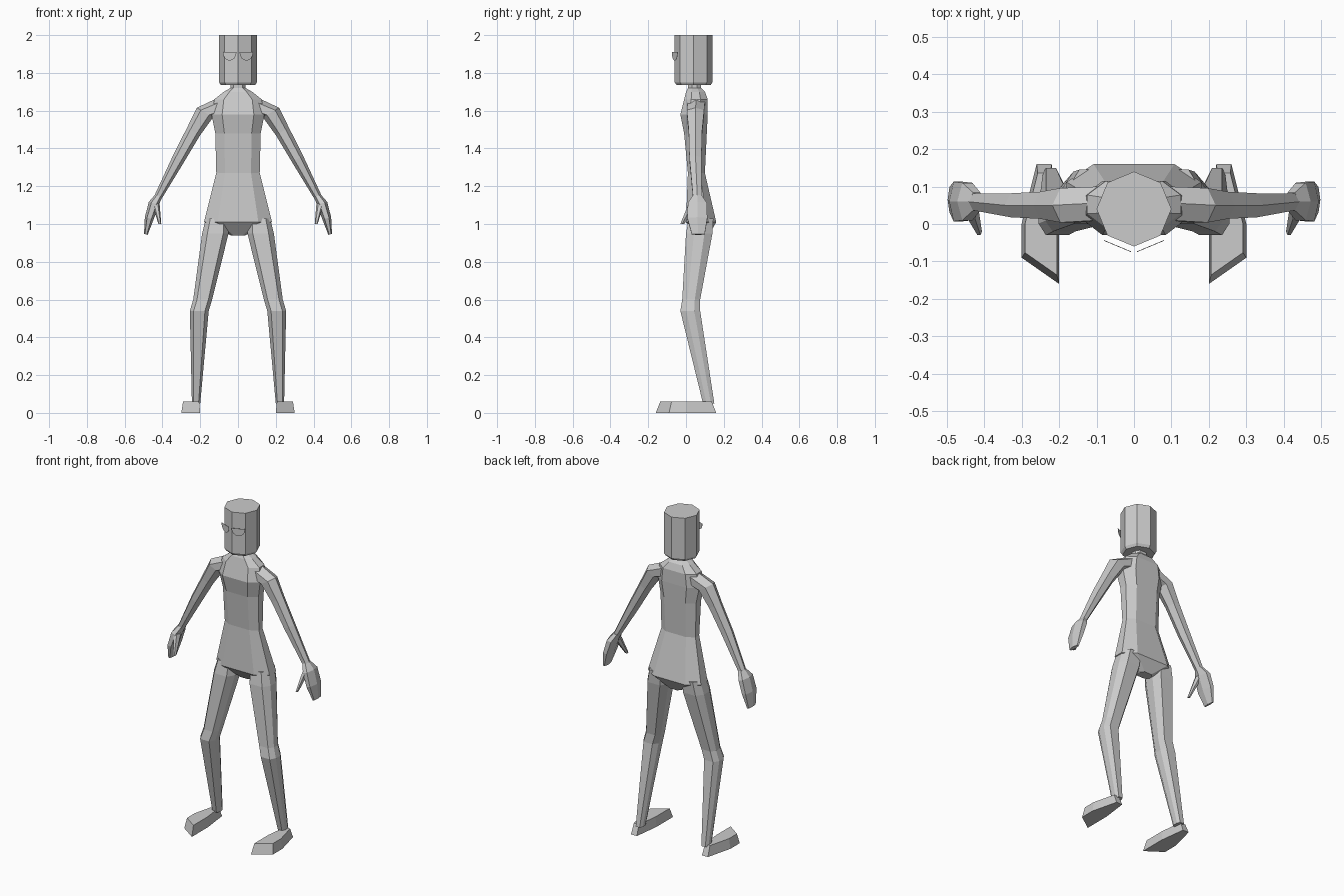
import bpy, bmesh
from math import cos, sin, pi
from mathutils import Vector

cube = bpy.data.objects.get("Cube")
if cube:
    bpy.data.objects.remove(cube, do_unlink=True)

tone = (.6, .6, .6, 1)
grey = bpy.data.materials.new("plain grey")
grey.use_nodes = True
grey.diffuse_color = tone
grey.node_tree.nodes["Principled BSDF"].inputs["Base Color"].default_value = tone

# Unit cross-sections: a blunt octagon for body and legs, a hexagon for arms and hands
half = [(1, .4), (.6, 1), (-.6, 1), (-1, .4)]
octagon = half + [(-a, -b) for a, b in half]
hexagon = [(cos(i * pi / 3), sin(i * pi / 3) / sin(pi / 3)) for i in range(6)]


def loft(name, rings, side=1):
    """Skin a list of equal-length point rings, capped at both ends."""
    bm = bmesh.new()
    loops = [[bm.verts.new((side * x, y, z)) for x, y, z in ring] for ring in rings]
    for low, high in zip(loops, loops[1:]):
        for i in range(len(low)):
            bm.faces.new((low[i - 1], low[i], high[i], high[i - 1]))
    bm.faces.new(loops[0])
    bm.faces.new(loops[-1])
    bmesh.ops.recalc_face_normals(bm, faces=bm.faces)
    mesh = bpy.data.meshes.new(name)
    bm.to_mesh(mesh)
    bm.free()
    mesh.materials.append(grey)
    bpy.context.collection.objects.link(bpy.data.objects.new(name, mesh))


def level(z, width, front, back, x=0):
    """Horizontal octagon with a half width and its front and back limits."""
    middle, depth = (front + back) / 2, (back - front) / 2
    return [(x + a * width, middle + b * depth, z) for a, b in octagon]


def tilted(centre, width, depth, axis):
    """Hexagon across a limb: half width along the axis, half depth along y."""
    across = Vector(axis).normalized() * width
    outward = Vector((0, depth, 0))
    return [Vector(centre) + a * across + b * outward for a, b in hexagon]


# Torso, from crotch to neck
loft("torso", [
    level(z=.94, width=.04, front=.06, back=.12),
    level(z=1.01, width=.18, front=0, back=.16),
    level(z=1.27, width=.115, front=.01, back=.1),
    level(z=1.48, width=.12, front=-.01, back=.11),
    level(z=1.58, width=.14, front=-.03, back=.115),
    level(z=1.66, width=.125, front=-.01, back=.115),
    level(z=1.7, width=.075, front=0, back=.1),
    level(z=1.72, width=.04, front=.01, back=.08),
    level(z=1.76, width=.04, front=.01, back=.08)])

# Eight-sided head with a corner at the front and a slightly narrowed chin
head_radius, head_y = .1, .04


def head_ring(z, radius):
    turns = [i * pi / 4 for i in range(8)]
    return [(radius * sin(t), head_y - radius * cos(t), z) for t in turns]


loft("head", [head_ring(1.735, head_radius * .9), head_ring(1.75, head_radius),
              head_ring(2, head_radius)])


def eye_ring(shift):
    """Lower half-disc lying parallel to one front face of the head."""
    arc = [pi + i * pi / 8 for i in range(9)]
    return [(.044 + .036 * cos(t), shift + .015 * cos(t), 1.91 + .045 * sin(t))
            for t in arc]


# Foot: pointed sole outline, repeated smaller for the upper
sole = [(.22, .16), (.26, .16), (.3, 0), (.3, -.09), (.2, -.16), (.2, 0)]
foot_middle = Vector((.24, 0))


def foot_ring(z, scale):
    points = [foot_middle.lerp(Vector(p), scale) for p in sole]
    return [(p.x, p.y, z) for p in points]


# Directions across the limbs
arm_across, hand_across, thumb_across = (.85, 0, .5), (.95, 0, .25), (1, 0, .1)

for side, label in ((1, "left_"), (-1, "right_")):
    loft(label + "eye", [eye_ring(shift=-.06), eye_ring(shift=-.058)], side)

    # Leg, from ankle past the knee to the hip
    loft(label + "leg", [
        level(z=.05, x=.222, width=.022, front=.09, back=.15),
        level(z=.54, x=.205, width=.05, front=-.03, back=.075),
        level(z=.6, x=.187, width=.05, front=-.02, back=.075),
        level(z=.95, x=.12, width=.07, front=0, back=.14),
        level(z=1.03, x=.11, width=.06, front=.015, back=.145)], side)

    loft(label + "foot", [foot_ring(z=0, scale=1), foot_ring(z=.06, scale=.85)], side)

    # Arm, from shoulder past the elbow to the wrist
    loft(label + "arm", [
        tilted((.07, .055, 1.63), width=.06, depth=.045, axis=arm_across),
        tilted((.175, .05, 1.59), width=.05, depth=.046, axis=arm_across),
        tilted((.235, .05, 1.49), width=.04, depth=.036, axis=arm_across),
        tilted((.315, .05, 1.345), width=.034, depth=.032, axis=arm_across),
        tilted((.43, .06, 1.13), width=.02, depth=.022, axis=arm_across)], side)

    # Mitten hand with a separate thumb
    loft(label + "hand", [
        tilted((.42, .06, 1.15), width=.02, depth=.024, axis=hand_across),
        tilted((.445, .06, 1.11), width=.028, depth=.05, axis=hand_across),
        tilted((.47, .06, 1.03), width=.024, depth=.053, axis=hand_across),
        tilted((.488, .065, .945), width=.01, depth=.034, axis=hand_across)], side)
    loft(label + "thumb", [
        tilted((.435, .04, 1.11), width=.02, depth=.025, axis=thumb_across),
        tilted((.414, -.02, 1), width=.008, depth=.01, axis=thumb_across)], side)
